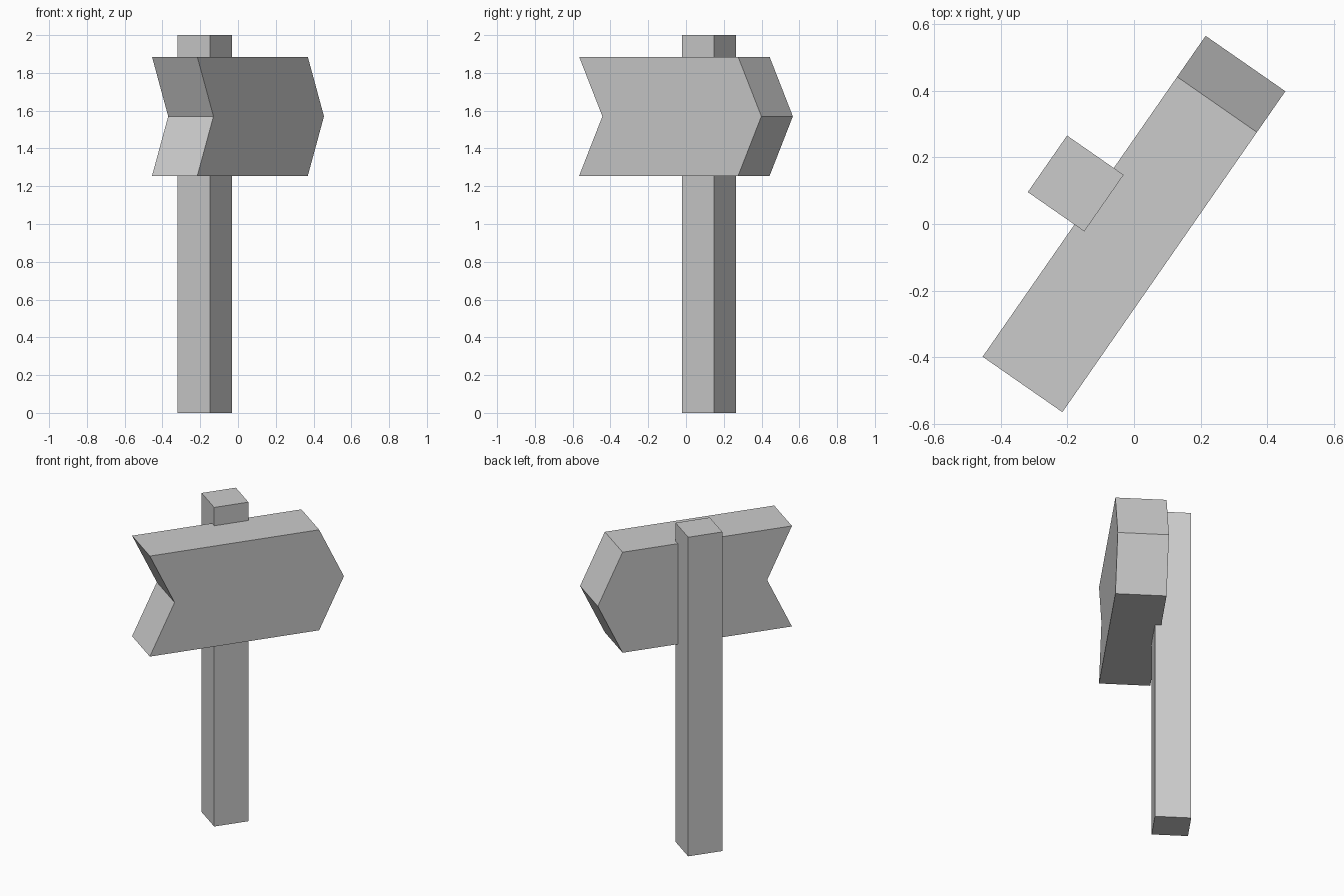
import bpy, bmesh
from mathutils import Matrix
from math import radians

if "Cube" in bpy.data.objects:
    bpy.data.objects.remove(bpy.data.objects["Cube"])

TURN = Matrix.Rotation(radians(55.2), 4, 'Z')


def extrude_profile(name, points, y0, y1):
    """Extrude an (x, z) outline from y0 to y1, then turn it to the sign's heading."""
    bm = bmesh.new()
    face = bm.faces.new([bm.verts.new((x, y0, z)) for x, z in points])
    ext = bmesh.ops.extrude_face_region(bm, geom=[face])
    moved = [g for g in ext["geom"] if isinstance(g, bmesh.types.BMVert)]
    bmesh.ops.translate(bm, verts=moved, vec=(0, y1 - y0, 0))
    bmesh.ops.recalc_face_normals(bm, faces=bm.faces)
    bm.transform(TURN)
    mesh = bpy.data.meshes.new(name)
    bm.to_mesh(mesh)
    bm.free()
    obj = bpy.data.objects.new(name, mesh)
    bpy.context.collection.objects.link(obj)
    return obj


# Square post behind the board, slightly sunk into it
half = 0.1035
extrude_profile("post", [(-half, 0), (half, 0), (half, 2), (-half, 2)], 0.11, 0.317)

# Arrow board: pointed at one end, notched at the other
length, tip, low, mid, high = 0.5875, 0.15, 1.255, 1.57, 1.885
extrude_profile("arrow_board", [
    (-length, low), (length - tip, low), (length, mid),
    (length - tip, high), (-length, high), (-length + tip, mid)], -0.146, 0.146)
